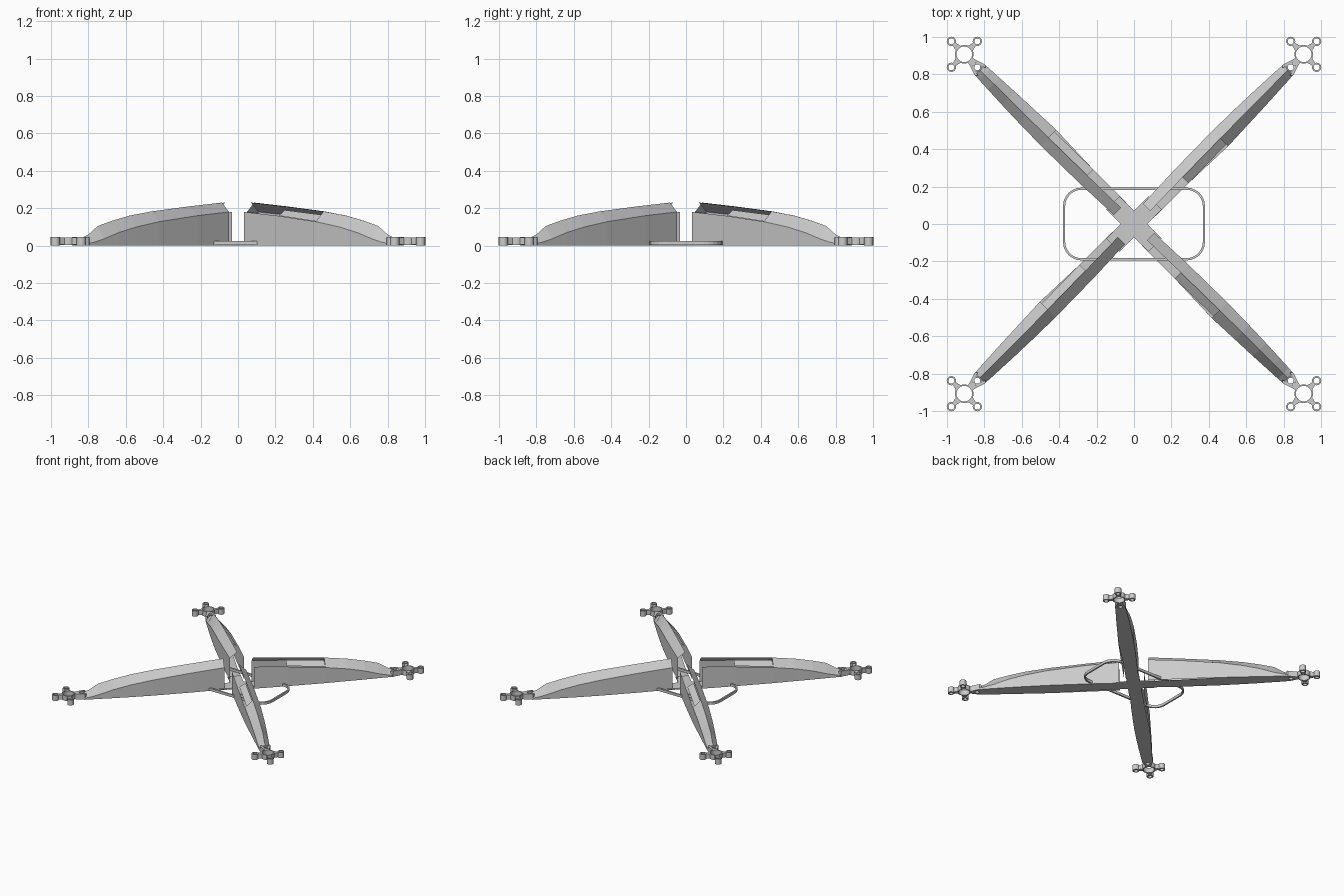
import bpy, bmesh, math
from mathutils import Matrix, Vector

cube = bpy.data.objects.get("Cube")
if cube:
    bpy.data.objects.remove(cube)

grey = bpy.data.materials.new("light_grey")
grey.use_nodes = True
colour = (0.6, 0.6, 0.6, 1)
grey.diffuse_color = colour
grey.node_tree.nodes["Principled BSDF"].inputs["Base Color"].default_value = colour


def finish(bm, name, turn=0.0):
    bm.transform(Matrix.Rotation(turn, 4, "Z"))
    bmesh.ops.recalc_face_normals(bm, faces=bm.faces)
    mesh = bpy.data.meshes.new(name)
    bm.to_mesh(mesh)
    bm.free()
    mesh.materials.append(grey)
    obj = bpy.data.objects.new(name, mesh)
    bpy.context.collection.objects.link(obj)
    return obj


def prism(bm, outline, z0, z1):
    """Upright solid over a plan outline."""
    low = [bm.verts.new((x, y, z0)) for x, y in outline]
    high = [bm.verts.new((x, y, z1)) for x, y in outline]
    bm.faces.new(low[::-1])
    bm.faces.new(high)
    for i in range(len(low)):
        j = (i + 1) % len(low)
        bm.faces.new((low[i], low[j], high[j], high[i]))


def band(bm, outer, inner, z0, z1):
    """Closed band with a rectangular section between two plan outlines."""
    loops = [[bm.verts.new((x, y, z)) for x, y in line]
             for line, z in ((outer, z0), (outer, z1), (inner, z1), (inner, z0))]
    n = len(outer)
    for k in range(4):
        a, b = loops[k], loops[(k + 1) % 4]
        for i in range(n):
            j = (i + 1) % n
            bm.faces.new((a[i], a[j], b[j], b[i]))


def circle(cx, cy, r, n=20):
    return [(cx + r * math.cos(i * math.tau / n), cy + r * math.sin(i * math.tau / n))
            for i in range(n)]


def rounded_rectangle(hx, hy, r, steps=6):
    points = []
    for k, (sx, sy) in enumerate(((1, 1), (-1, 1), (-1, -1), (1, -1))):
        for i in range(steps + 1):
            a = (k + i / steps) * math.pi / 2
            points.append((sx * (hx - r) + r * math.cos(a), sy * (hy - r) + r * math.sin(a)))
    return points


# Hollow gabled arm: distance, full side, cut side, wall height, ridge height
STATIONS = [
    (0.11, 0.042, 0.066, 0.18, 0.23),
    (0.36, 0.052, 0.066, 0.16, 0.21),
    (0.65, 0.056, 0.062, 0.128, 0.183),
    (0.82, 0.053, 0.055, 0.10, 0.16),
    (0.95, 0.049, 0.05, 0.07, 0.133),
    (1.06, 0.044, 0.044, 0.035, 0.105),
    (1.13, 0.041, 0.041, 0.018, 0.06),
    (1.165, 0.038, 0.038, 0.012, 0.047),
]


def make_arm(name, turn):
    bm = bmesh.new()
    rows, floor_edge, panel = [], [], []
    for u, left, right, wall, ridge in STATIONS:
        top = Vector((u, (left - right) / 2, ridge))
        eave = Vector((u, -right, wall))
        section = [(u, left, 0), (u, left, wall), top, eave, (u, -right, 0)]
        rows.append([bm.verts.new(p) for p in section])
        # Near the hub the floor stops short of the wall
        floor_edge.append(bm.verts.new((u, 0.014 - right, 0)) if u < 0.6 else rows[-1][4])
        # The roof panel nearest the opening sits lower than the ridge
        if 0.3 < u < 0.7:
            panel.append([bm.verts.new(top - Vector((0, 0, 0.02))),
                          bm.verts.new((u, 0.014 - right, wall))])
    for s in range(len(rows) - 1):
        a, b = rows[s], rows[s + 1]
        for k in range(4):
            if not (k == 2 and s < 2):
                bm.faces.new((a[k], b[k], b[k + 1], a[k + 1]))
        bm.faces.new((a[0], floor_edge[s], floor_edge[s + 1], b[0]))
    bm.faces.new((panel[0][0], panel[1][0], panel[1][1], panel[0][1]))
    bm.faces.new(rows[-1])
    finish(bm, name, turn)


def make_mount(name, turn):
    bm = bmesh.new()
    centre = Vector((1.283, 0))
    band(bm, circle(centre.x, 0, 0.05), circle(centre.x, 0, 0.042), 0.003, 0.044)
    for k in range(4):
        out = Vector((round(math.cos(k * math.pi / 2)), round(math.sin(k * math.pi / 2))))
        side = Vector((-out.y, out.x))
        p = centre + out * 0.098
        band(bm, circle(p.x, p.y, 0.025, 14), circle(p.x, p.y, 0.016, 14), 0, 0.045)
        # Tapered strut from the main ring to the screw ring
        near, far = centre + out * 0.046, centre + out * 0.078
        prism(bm, [near + side * 0.018, near - side * 0.018,
                   far - side * 0.01, far + side * 0.01], 0.005, 0.042)
    # Gussets joining the mount to the arm tip
    for s in (-1, 1):
        prism(bm, [(1.15, s * 0.028), (1.165, s * 0.04), (1.24, s * 0.016), (1.21, s * 0.012)],
              0, 0.045)
    obj = finish(bm, name, turn)
    bpy.context.view_layer.objects.active = obj
    obj.select_set(True)
    bpy.ops.object.shade_smooth_by_angle(angle=math.radians(35))
    obj.select_set(False)


for k, corner in enumerate(("back_left", "back_right", "front_right", "front_left")):
    angle = math.pi / 4 + k * math.pi / 2
    make_arm(corner + "_arm", angle)
    make_mount(corner + "_motor_mount", angle)

# Crossed hub plate
hub = bmesh.new()
half = 0.05
arm_corners = []
for k in range(4):
    turn = Matrix.Rotation(k * math.pi / 2, 2)
    arm_corners += [turn @ Vector(p) for p in ((half, -half), (0.16, -half), (0.16, half))]
prism(hub, arm_corners, 0, 0.01)
finish(hub, "hub_plate", math.pi / 4)

# Rounded rectangular loop around the hub
loop = bmesh.new()
band(loop, rounded_rectangle(0.38, 0.195, 0.1), rounded_rectangle(0.368, 0.183, 0.088), 0.004, 0.025)
finish(loop, "hub_loop")
